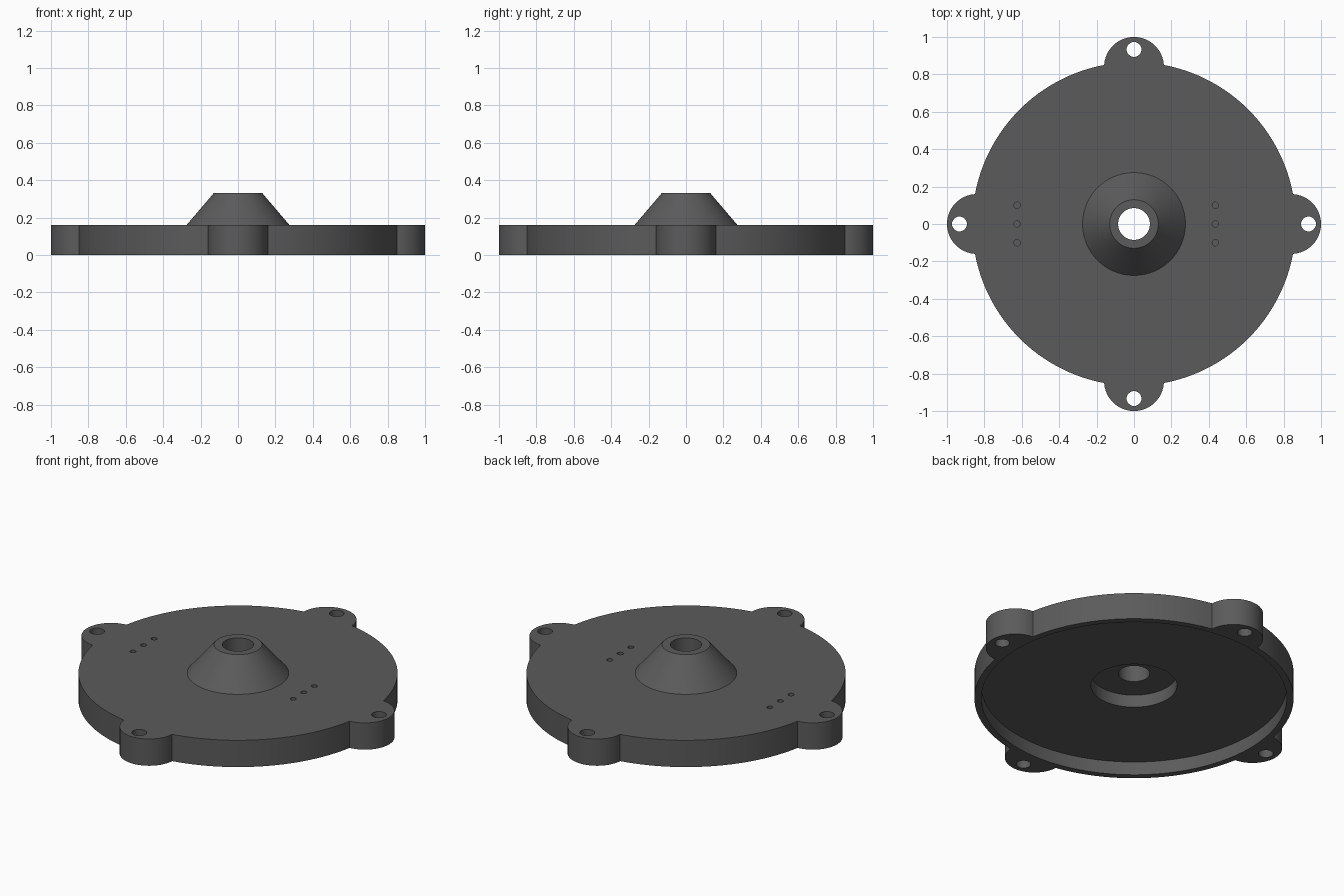
import bpy, bmesh, math

if "Cube" in bpy.data.objects:
    bpy.data.objects.remove(bpy.data.objects["Cube"])

DISC_R, TAB_R, TAB_C, THICK = 0.865, 0.16, 0.84, 0.16
SEG = 96

metal = bpy.data.materials.new("dark grey")
metal.diffuse_color = (0.105, 0.105, 0.105, 1)
metal.use_nodes = True
metal.node_tree.nodes["Principled BSDF"].inputs["Base Color"].default_value = metal.diffuse_color


def make_object(name, bm):
    bmesh.ops.recalc_face_normals(bm, faces=bm.faces)
    mesh = bpy.data.meshes.new(name)
    bm.to_mesh(mesh)
    bm.free()
    mesh.materials.append(metal)
    obj = bpy.data.objects.new(name, mesh)
    bpy.context.collection.objects.link(obj)
    return obj


def turned(name, profile, seg=SEG, at=(0, 0)):
    """Closed solid turned around z from (radius, height) points."""
    bm = bmesh.new()
    rings = []
    for r, z in profile:
        rings.append([bm.verts.new((at[0] + r * math.cos(2 * math.pi * i / seg),
                                    at[1] + r * math.sin(2 * math.pi * i / seg), z))
                      for i in range(seg)])
    for a, b in zip(rings, rings[1:]):
        for i in range(seg):
            j = (i + 1) % seg
            bm.faces.new((a[i], a[j], b[j], b[i]))
    bm.faces.new(rings[0])
    bm.faces.new(rings[-1])
    return make_object(name, bm)


def boolean(target, tool, operation):
    mod = target.modifiers.new(operation, 'BOOLEAN')
    mod.operation, mod.object, mod.solver = operation, tool, 'EXACT'
    bpy.context.view_layer.objects.active = target
    bpy.ops.object.modifier_apply(modifier=mod.name)
    bpy.data.objects.remove(tool)


# Plate outline: disc arcs joined by four round mounting tabs
meet_x = (DISC_R**2 - TAB_R**2 + TAB_C**2) / (2 * TAB_C)
meet_y = math.sqrt(DISC_R**2 - meet_x**2)
disc_a = math.atan2(meet_y, meet_x)
tab_a = math.atan2(meet_y, meet_x - TAB_C)
quarter = []
for i in range(25):
    a = -tab_a + 2 * tab_a * i / 24
    quarter.append((TAB_C + TAB_R * math.cos(a), TAB_R * math.sin(a)))
for i in range(1, 32):
    a = disc_a + (math.pi / 2 - 2 * disc_a) * i / 32
    quarter.append((DISC_R * math.cos(a), DISC_R * math.sin(a)))
outline = []
for k in range(4):
    c, s = round(math.cos(k * math.pi / 2)), round(math.sin(k * math.pi / 2))
    outline += [(c * x - s * y, s * x + c * y) for x, y in quarter]

bm = bmesh.new()
base = bm.faces.new([bm.verts.new((x, y, 0)) for x, y in outline])
top = bmesh.ops.extrude_face_region(bm, geom=[base])
bmesh.ops.translate(bm, vec=(0, 0, THICK),
                    verts=[v for v in top["geom"] if isinstance(v, bmesh.types.BMVert)])
plate = make_object("cover_plate", bm)

# Central cone on top
boolean(plate, turned("cone", [(0.275, 0.1), (0.275, THICK), (0.13, 0.33)]), 'UNION')

# Underside pocket, counterbore and centre bore
boolean(plate, turned("pocket", [(0.828, -0.1), (0.828, 0.08), (0.233, 0.08), (0.233, 0.155),
                                 (0.085, 0.155), (0.085, 0.4)]), 'DIFFERENCE')

# Screw holes through the tabs
for x, y in ((0.933, 0), (-0.933, 0), (0, 0.933), (0, -0.933)):
    boolean(plate, turned("screw_hole", [(0.04, -0.1), (0.04, 0.3)], 32, (x, y)), 'DIFFERENCE')

# Two rows of small blind holes
for x in (-0.625, 0.435):
    for y in (-0.1, 0, 0.1):
        boolean(plate, turned("pin_hole", [(0.017, 0.11), (0.017, 0.3)], 16, (x, y)), 'DIFFERENCE')

plate.select_set(True)
bpy.context.view_layer.objects.active = plate
bpy.ops.object.shade_smooth_by_angle(angle=math.radians(30))
